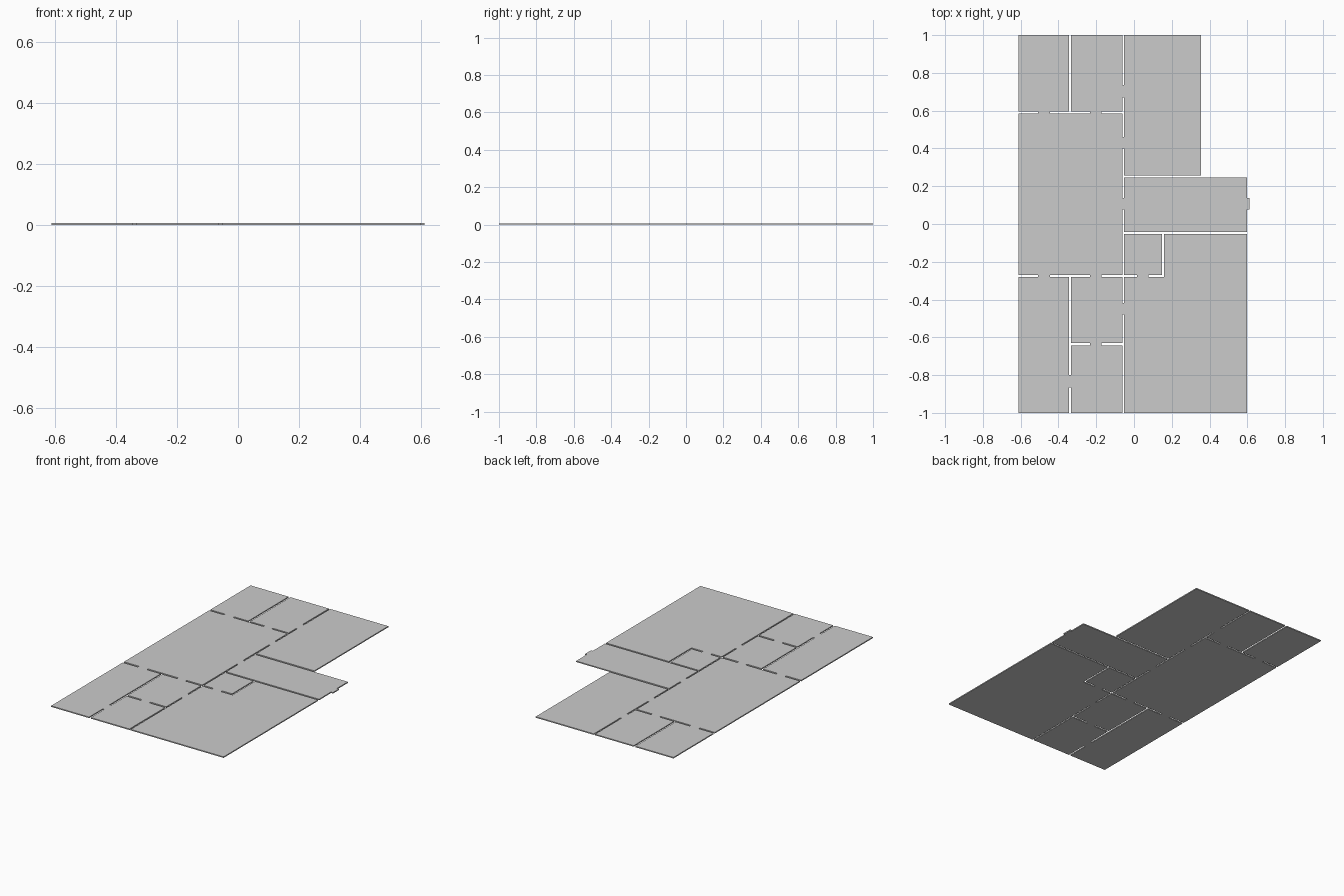
import bpy
import bmesh

if "Cube" in bpy.data.objects:
    bpy.data.objects.remove(bpy.data.objects["Cube"])

THICKNESS = 0.007

# Outer edges and the two faces of each wall gap
LEFT, RIGHT, STEP = -0.612, 0.599, 0.355
A0, A1 = -0.345, -0.333      # left partition
B0, B1 = -0.062, -0.053      # central partition
C0, C1 = 0.147, 0.158        # closet partition
N0, N1 = 0.585, 0.596        # north cross wall
M0, M1 = 0.246, 0.258        # step cross wall
K0, K1 = -0.054, -0.043      # middle cross wall
S0, S1 = -0.281, -0.269      # south cross wall
T0, T1 = -0.643, -0.631      # small room divider

# Room floors: x0, x1, y0, y1
rooms = [
    (LEFT, A0, N1, 1), (A1, B0, N1, 1),            # north rooms
    (LEFT, B0, S1, N0),                            # main hall
    (LEFT, A0, -1, S0),                            # south west room
    (A1, B0, T1, S0), (A1, B0, -1, T0),            # small rooms
    (B1, STEP, M1, 1),                             # north east room
    (B1, RIGHT, K1, M0),                           # entrance room
    (B1, C0, S1, K0),                              # closet
    (C1, RIGHT, -1, K0), (B1, C1, -1, S0),         # L-shaped south east room
]

# Doorway floors bridging the wall gaps
doors = [(x0, x1, y0, y1)
         for x0, x1 in ((-0.507, -0.444), (-0.232, -0.172))
         for y0, y1 in ((N0, N1), (S0, S1))]
doors += [(B0, B1, y0, y1) for y0, y1 in
          ((0.669, 0.735), (0.399, 0.460), (0.078, 0.138), (-0.479, -0.418))]
doors += [
    (-0.232, -0.172, T0, T1),
    (A0, A1, -0.865, -0.799),
    (0.015, 0.077, S0, S1),
    (RIGHT, 0.612, 0.078, 0.138),                  # front door sill
]


def joined_floor(name, rects):
    """Join touching rectangles into one clean sheet, then give it thickness."""
    xs = sorted({v for r in rects for v in r[:2]})
    ys = sorted({v for r in rects for v in r[2:]})
    bm = bmesh.new()
    verts = {}

    def vert(i, j):
        if (i, j) not in verts:
            verts[i, j] = bm.verts.new((xs[i], ys[j], 0))
        return verts[i, j]

    for i in range(len(xs) - 1):
        for j in range(len(ys) - 1):
            cx, cy = (xs[i] + xs[i + 1]) / 2, (ys[j] + ys[j + 1]) / 2
            if any(a < cx < b and c < cy < d for a, b, c, d in rects):
                bm.faces.new((vert(i, j), vert(i + 1, j),
                              vert(i + 1, j + 1), vert(i, j + 1)))
    mesh = bpy.data.meshes.new(name)
    bm.to_mesh(mesh)
    bm.free()
    obj = bpy.data.objects.new(name, mesh)
    bpy.context.collection.objects.link(obj)
    solid = obj.modifiers.new("thickness", 'SOLIDIFY')
    solid.thickness = THICKNESS
    solid.offset = 1
    return obj


joined_floor("floor_slab", rooms + doors)
